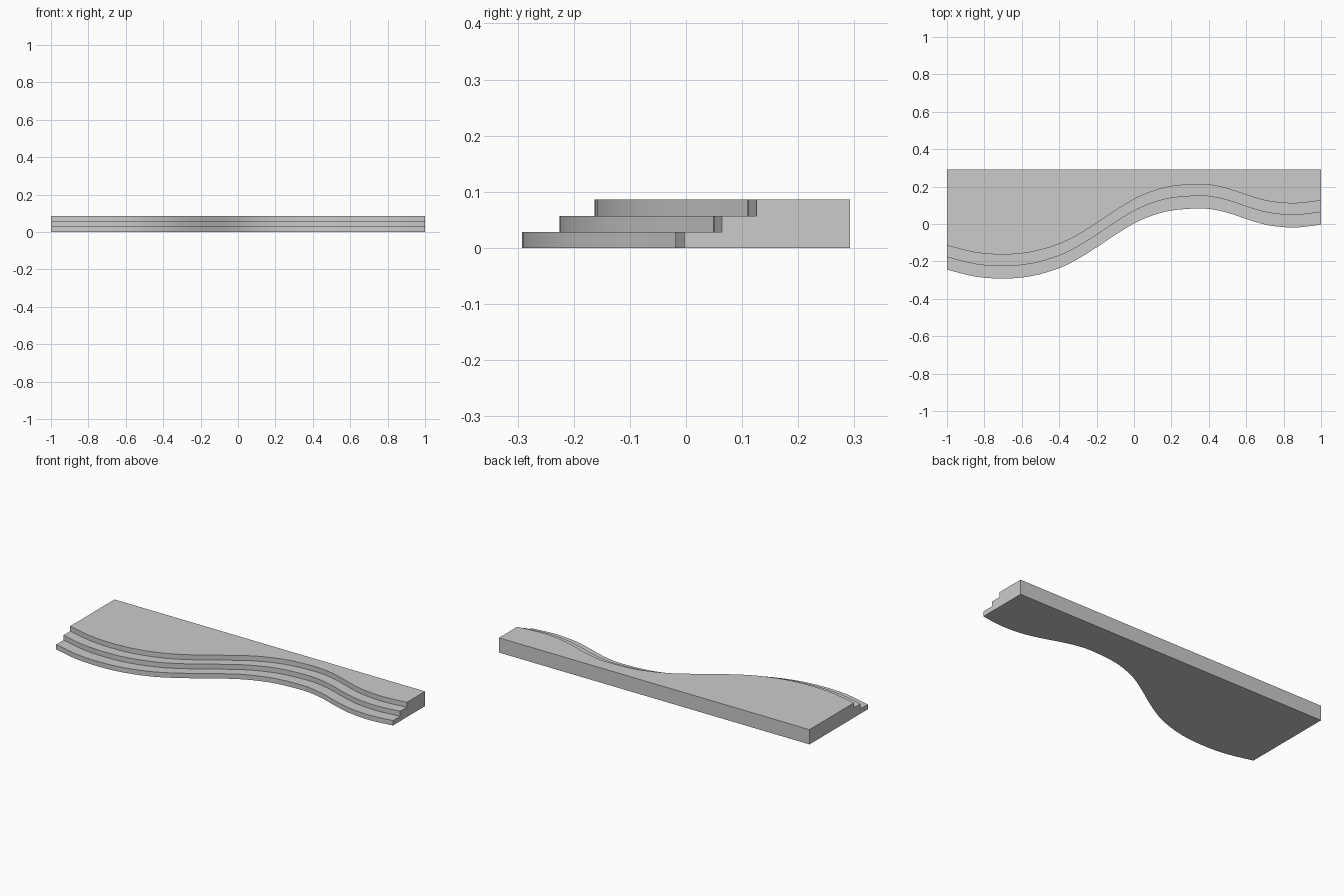
import bpy, bmesh, math

if "Cube" in bpy.data.objects:
    bpy.data.objects.remove(bpy.data.objects["Cube"])

# Front edge of the lowest step, seen from above (x, y)
EDGE = [(-1, -.244), (-.85, -.281), (-.7, -.292), (-.55, -.279), (-.4, -.236),
        (-.3, -.187), (-.2, -.125), (-.1, -.058), (0, .003), (.1, .046), (.2, .072),
        (.34, .083), (.42, .078), (.52, .054), (.62, .02), (.72, -.007),
        (.84, -.019), (.92, -.014), (1, -.003)]
SETBACKS = [0, .067, .129]
STEP_H = .0286
BACK = .292


def smooth_edge(pts, sub=3):
    """Cubic interpolation through the edge points."""
    n = len(pts)
    slope = []
    for i in range(n):
        a, b = pts[max(i - 1, 0)], pts[min(i + 1, n - 1)]
        slope.append((b[1] - a[1]) / (b[0] - a[0]))
    out = []
    for i in range(n - 1):
        (x0, y0), (x1, y1) = pts[i], pts[i + 1]
        h = x1 - x0
        for k in range(sub):
            t = k / sub
            y = ((2*t**3 - 3*t**2 + 1) * y0 + (t**3 - 2*t**2 + t) * h * slope[i]
                 + (3*t**2 - 2*t**3) * y1 + (t**3 - t**2) * h * slope[i + 1])
            out.append((x0 + h * t, y))
    return out + [pts[-1]]


def section(x, y):
    """Stepped cross-section at one position along the terrace."""
    prof = []
    for i, s in enumerate(SETBACKS):
        prof += [(x, y + s, i * STEP_H), (x, y + s, (i + 1) * STEP_H)]
    top = len(SETBACKS) * STEP_H
    return prof + [(x, BACK, top), (x, BACK, 0)]


# Stepped terrace: sweep the section along the wavy edge and cap both ends
bm = bmesh.new()
rings = [[bm.verts.new(c) for c in section(x, y)] for x, y in smooth_edge(EDGE)]
for r, s in zip(rings, rings[1:]):
    for i in range(len(r)):
        j = (i + 1) % len(r)
        bm.faces.new((r[i], r[j], s[j], s[i]))
bm.faces.new(rings[0])
bm.faces.new(rings[-1])
# Merge flat strips of the treads, back and underside
bmesh.ops.dissolve_limit(bm, angle_limit=.001, verts=bm.verts[:], edges=bm.edges[:])
bmesh.ops.recalc_face_normals(bm, faces=bm.faces[:])
mesh = bpy.data.meshes.new("wavy_steps")
bm.to_mesh(mesh)
bm.free()
steps = bpy.data.objects.new("wavy_steps", mesh)
bpy.context.collection.objects.link(steps)
bpy.context.view_layer.objects.active = steps
steps.select_set(True)
bpy.ops.object.shade_smooth_by_angle(angle=math.radians(30))
